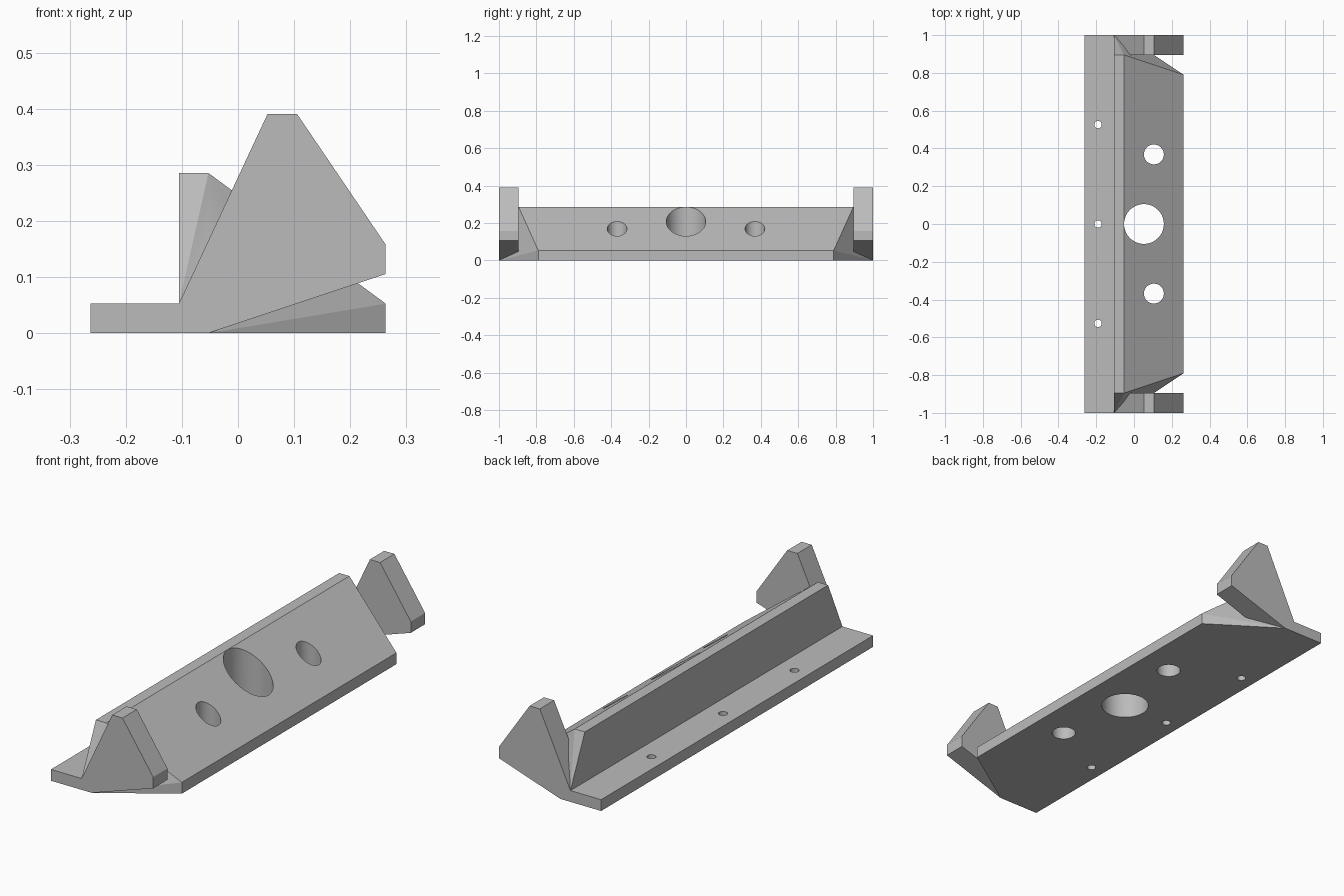
import bpy, bmesh, math

if "Cube" in bpy.data.objects:
    bpy.data.objects.remove(bpy.data.objects["Cube"], do_unlink=True)

U = 1 / 19          # module: the base is one unit thick
END = 1.0           # half length of the bracket
INNER = 17 * U      # inner face of the end plates

grey = bpy.data.materials.new("plain grey")
grey.use_nodes = True
colour = (0.5, 0.5, 0.5, 1)
grey.diffuse_color = colour
grey.node_tree.nodes["Principled BSDF"].inputs["Base Color"].default_value = colour


def finish(bm, name):
    bmesh.ops.recalc_face_normals(bm, faces=bm.faces[:])
    mesh = bpy.data.meshes.new(name)
    bm.to_mesh(mesh)
    bm.free()
    mesh.materials.append(grey)
    ob = bpy.data.objects.new(name, mesh)
    bpy.context.collection.objects.link(ob)
    return ob


def extrude_profile(name, profile, y0, y1):
    """Side profile in module units (x, z), extruded along y."""
    bm = bmesh.new()
    face = bm.faces.new([bm.verts.new((x * U, y0, z * U)) for x, z in profile])
    new = bmesh.ops.extrude_face_region(bm, geom=[face])["geom"]
    verts = [v for v in new if isinstance(v, bmesh.types.BMVert)]
    bmesh.ops.translate(bm, verts=verts, vec=(0, y1 - y0, 0))
    return finish(bm, name)


def hull(name, points):
    """Convex block mirrored across y, points in module units."""
    bm = bmesh.new()
    for x, y, z in points:
        for side in (-1, 1):
            bm.verts.new((x * U, side * y * U, z * U))
    bmesh.ops.convex_hull(bm, input=bm.verts[:])
    bmesh.ops.dissolve_limit(bm, angle_limit=0.001, verts=bm.verts[:], edges=bm.edges[:])
    return finish(bm, name)


def combine(target, other, operation):
    mod = target.modifiers.new(operation.lower(), "BOOLEAN")
    mod.operation = operation
    mod.solver = "EXACT"
    mod.object = other
    bpy.context.view_layer.objects.active = target
    bpy.ops.object.modifier_apply(modifier=mod.name)
    bpy.data.objects.remove(other, do_unlink=True)


# Sloped wedge with tapering ends
bracket = hull("mounting_bracket", [
    (-2, 19, 0), (-1, 19, 0), (5, 15, 0), (5, 15, 1),
    (-1, 17, 5.42), (-2, 17, 5.42), (-2, 19, 1)])

# Flat mounting ledge along the back
ledge = extrude_profile("ledge", [(-5, 0), (-1.5, 0), (-1.5, 1), (-5, 1)], -END, END)
combine(bracket, ledge, "UNION")

# Upright end plates
plate = [(-5, 0), (-1, 0), (5, 2), (5, 3), (2, 7.42), (1, 7.42), (-2, 1), (-5, 1)]
for side in (-1, 1):
    end_plate = extrude_profile("end_plate", plate, side * INNER, side * END)
    combine(bracket, end_plate, "UNION")

# Vertical holes: large centre, two medium, three screw holes
holes = [(1, 0, 2)] + [(2, y, 1) for y in (-7, 7)]
holes += [(-3.62, y, 0.37) for y in (-10, 0, 10)]
for x, y, radius in holes:
    bm = bmesh.new()
    bmesh.ops.create_cone(bm, cap_ends=True, segments=64, radius1=radius * U,
                          radius2=radius * U, depth=2)
    bmesh.ops.translate(bm, verts=bm.verts[:], vec=(x * U, y * U, 0))
    combine(bracket, finish(bm, "hole_cutter"), "DIFFERENCE")

# Smooth hole walls, crisp edges
bpy.ops.object.select_all(action="DESELECT")
bracket.select_set(True)
bpy.context.view_layer.objects.active = bracket
bpy.ops.object.shade_smooth_by_angle(angle=math.radians(15))
